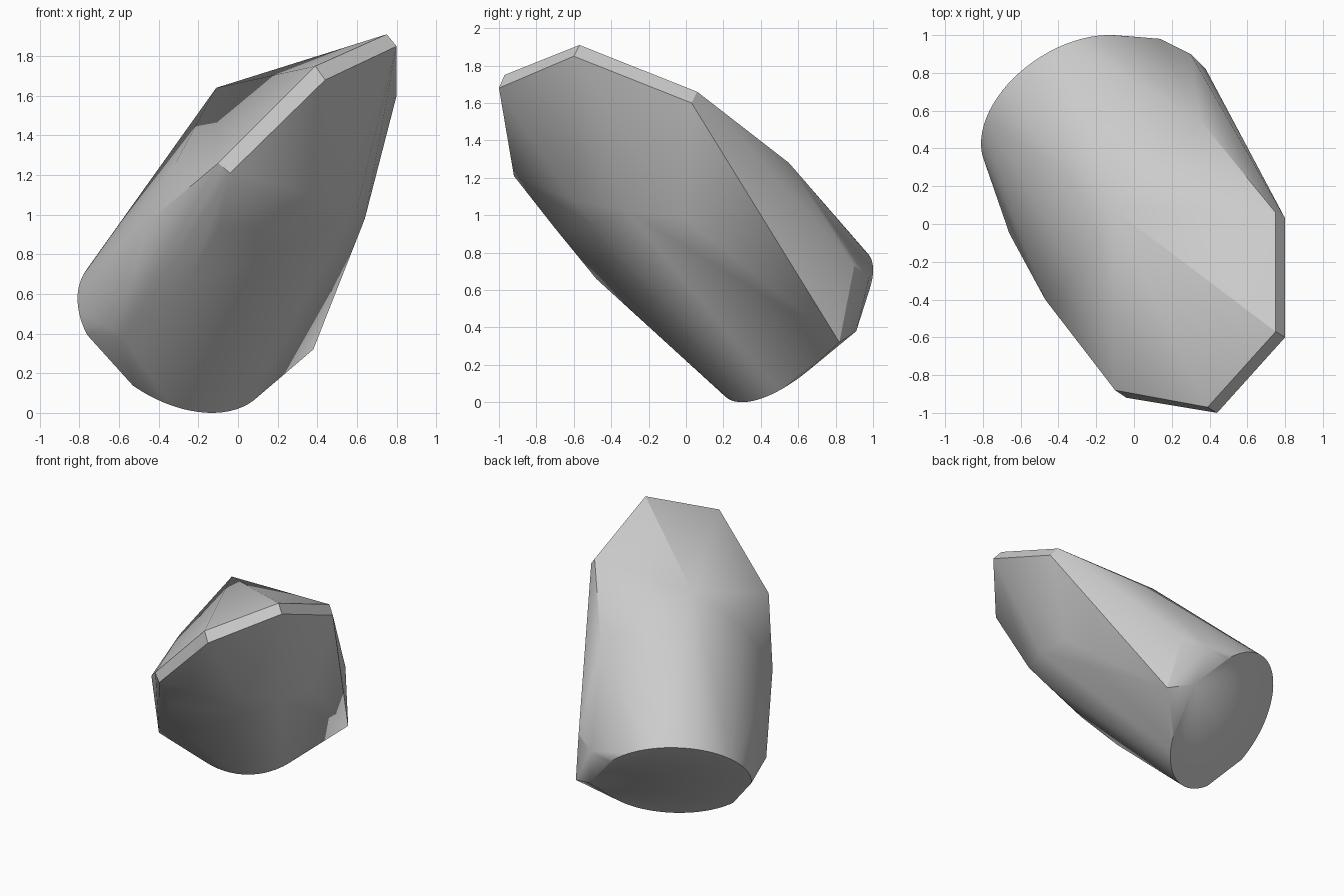
import bpy, bmesh, math
from mathutils import Vector

cube = bpy.data.objects.get("Cube")
if cube:
    bpy.data.objects.remove(cube)

# Stone colour
stone = bpy.data.materials.new("stone_grey")
stone.use_nodes = True
stone.diffuse_color = (0.6, 0.6, 0.6, 1)
stone.node_tree.nodes["Principled BSDF"].inputs["Base Color"].default_value = (0.6, 0.6, 0.6, 1)

# Round flat base: an arc on a tilted plane, open where the left facet cuts it
centre, radius = Vector((-0.32, 0.588, 0.416)), 0.54
normal = Vector((-0.42, 0.644, -0.637)).normalized()
u = Vector((0, 0, 1)).cross(normal).normalized()
v = normal.cross(u)
points = []
for i in range(65):
    a = math.radians(-3 + i * (321 / 64))
    points.append(centre + radius * (math.cos(a) * u + math.sin(a) * v))

# Bevelled edge around the tip: upper and lower line
points += [(0.75, -0.57, 1.91), (0.39, -0.97, 1.75), (-0.1, -0.88, 1.26), (0.75, 0.06, 1.66),
           (0.8, -0.6, 1.85), (0.44, -1.0, 1.68), (-0.04, -0.92, 1.21), (0.8, 0.03, 1.6)]
# Upper ridge and left flank corners
points += [(-0.11, 0.08, 1.64), (-0.31, -0.28, 1.27), (-0.47, -0.4, 0.95),
           (-0.66, -0.05, 0.44), (-0.58, -0.15, 0.38)]
# Underside corners
points += [(-0.25, -0.48, 0.66), (-0.1, -0.7, 0.93), (0.18, -0.45, 0.78),
           (0.47, -0.6, 1.08), (0.44, -0.5, 0.95), (0.61, -0.4, 1.17),
           (0.6, -0.32, 1.03), (0.64, 0.0, 0.98)]
# Back right corners
points += [(0.38, 0.82, 0.32), (0.2, 0.91, 0.38), (0.3, 0.9, 0.73), (0.14, 0.98, 0.67),
           (0.35, 0.55, 1.28), (0.52, 0.49, 1.17), (0.54, 0.27, 1.48)]

# Wrap the corners into one faceted stone
bm = bmesh.new()
for p in points:
    bm.verts.new(p)
hull = bmesh.ops.convex_hull(bm, input=bm.verts)
loose = {g for g in hull["geom_interior"] + hull["geom_unused"] if isinstance(g, bmesh.types.BMVert)}
bmesh.ops.delete(bm, geom=list(loose), context="VERTS")
bmesh.ops.dissolve_limit(bm, angle_limit=math.radians(0.05), verts=bm.verts, edges=bm.edges)
bmesh.ops.recalc_face_normals(bm, faces=bm.faces)
mesh = bpy.data.meshes.new("stone")
bm.to_mesh(mesh)
bm.free()
mesh.materials.append(stone)
rock = bpy.data.objects.new("stone", mesh)
bpy.context.collection.objects.link(rock)
bpy.context.view_layer.objects.active = rock
rock.select_set(True)
bpy.ops.object.shade_smooth_by_angle(angle=math.radians(30))
